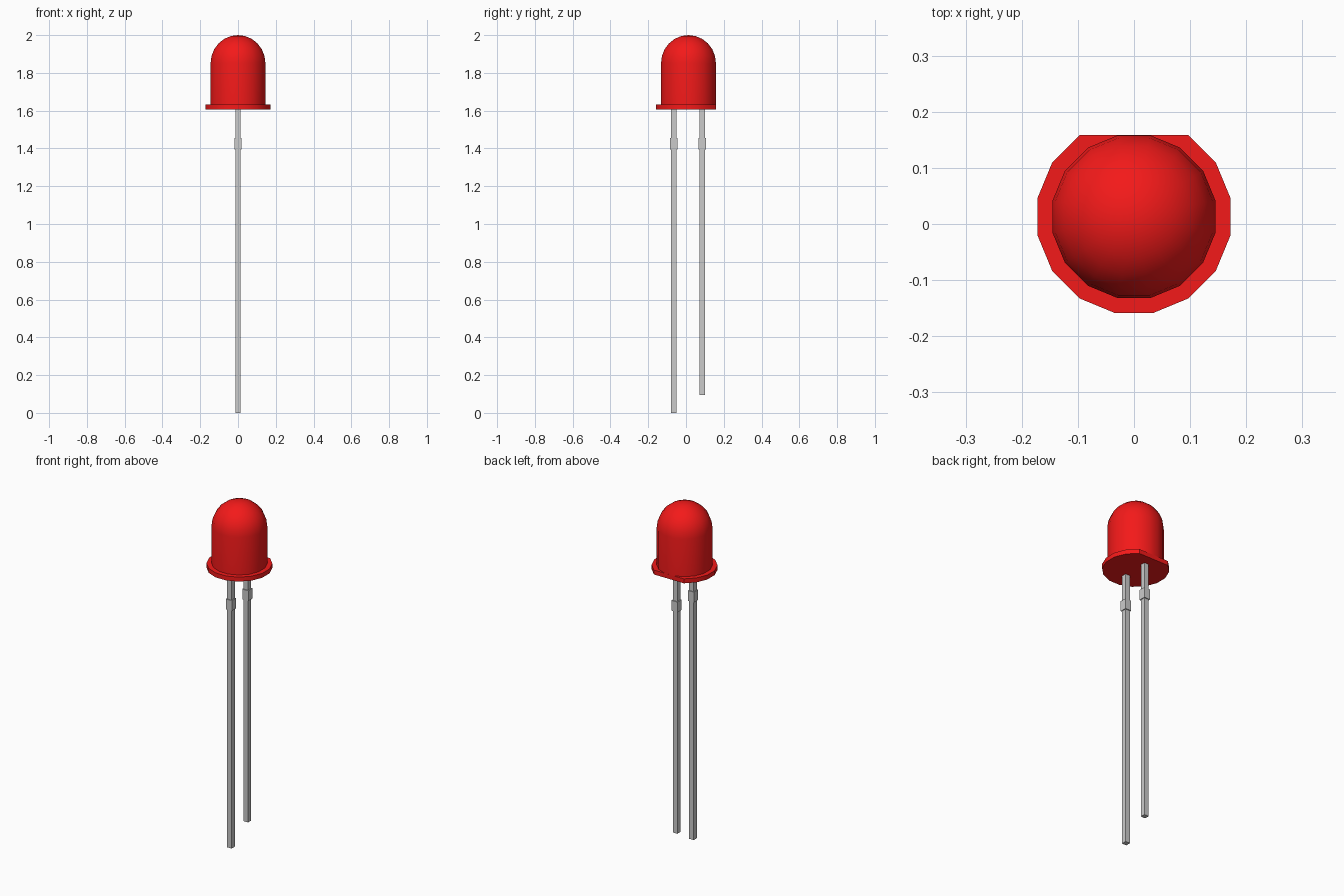
import bpy, bmesh
from math import sin, cos, pi, radians, sqrt

if "Cube" in bpy.data.objects:
    bpy.data.objects.remove(bpy.data.objects["Cube"])

CY = 0.013  # y centre of the lamp


def stacked_rings(name, rings, sides, cy, phase, flat_y=None):
    """Skin a closed solid through (radius, z) rings; flat_y trims the back."""
    bm = bmesh.new()
    loops = []
    for r, z in rings:
        loop = []
        for i in range(sides):
            a = phase + 2 * pi * i / sides
            y = cy + r * sin(a)
            if flat_y is not None:
                y = min(y, flat_y)
            loop.append(bm.verts.new((r * cos(a), y, z)))
        loops.append(loop)
    for lo, hi in zip(loops, loops[1:]):
        for i in range(sides):
            j = (i + 1) % sides
            bm.faces.new((lo[i], lo[j], hi[j], hi[i]))
    bm.faces.new(loops[0][::-1])
    bm.faces.new(loops[-1])
    bmesh.ops.remove_doubles(bm, verts=bm.verts, dist=0.0005)
    bmesh.ops.recalc_face_normals(bm, faces=bm.faces)
    mesh = bpy.data.meshes.new(name)
    bm.to_mesh(mesh)
    bm.free()
    obj = bpy.data.objects.new(name, mesh)
    bpy.context.collection.objects.link(obj)
    return obj


# Lamp: flange with one flat side, cylinder and hemispherical dome
R = 0.148
profile = [(0.175, 1.606), (0.175, 1.632), (R, 1.632)]
profile += [(R * cos(k * pi / 12), 2 - R + R * sin(k * pi / 12)) for k in range(6)]
profile += [(0.0, 2.0)]
lamp = stacked_rings("lamp_body", profile, 16, CY, pi / 16, CY + 0.1455)

red = bpy.data.materials.new("red_plastic")
red.diffuse_color = (0.9, 0.01, 0.01, 1)
red.use_nodes = True
red.node_tree.nodes["Principled BSDF"].inputs["Base Color"].default_value = red.diffuse_color
lamp.data.materials.append(red)
bpy.context.view_layer.objects.active = lamp
lamp.select_set(True)
bpy.ops.object.shade_smooth_by_angle(angle=radians(35))

# Square wire leads, each with a thicker stop near the top
w, s = 0.0145 * sqrt(2), 0.0195 * sqrt(2)
for name, y, bottom in (("long_lead", -0.065, 0.0), ("short_lead", 0.087, 0.095)):
    rings = [(w, bottom), (w, 1.395), (s, 1.395), (s, 1.455), (w, 1.455), (w, 1.61)]
    stacked_rings(name, rings, 4, y, pi / 4)
